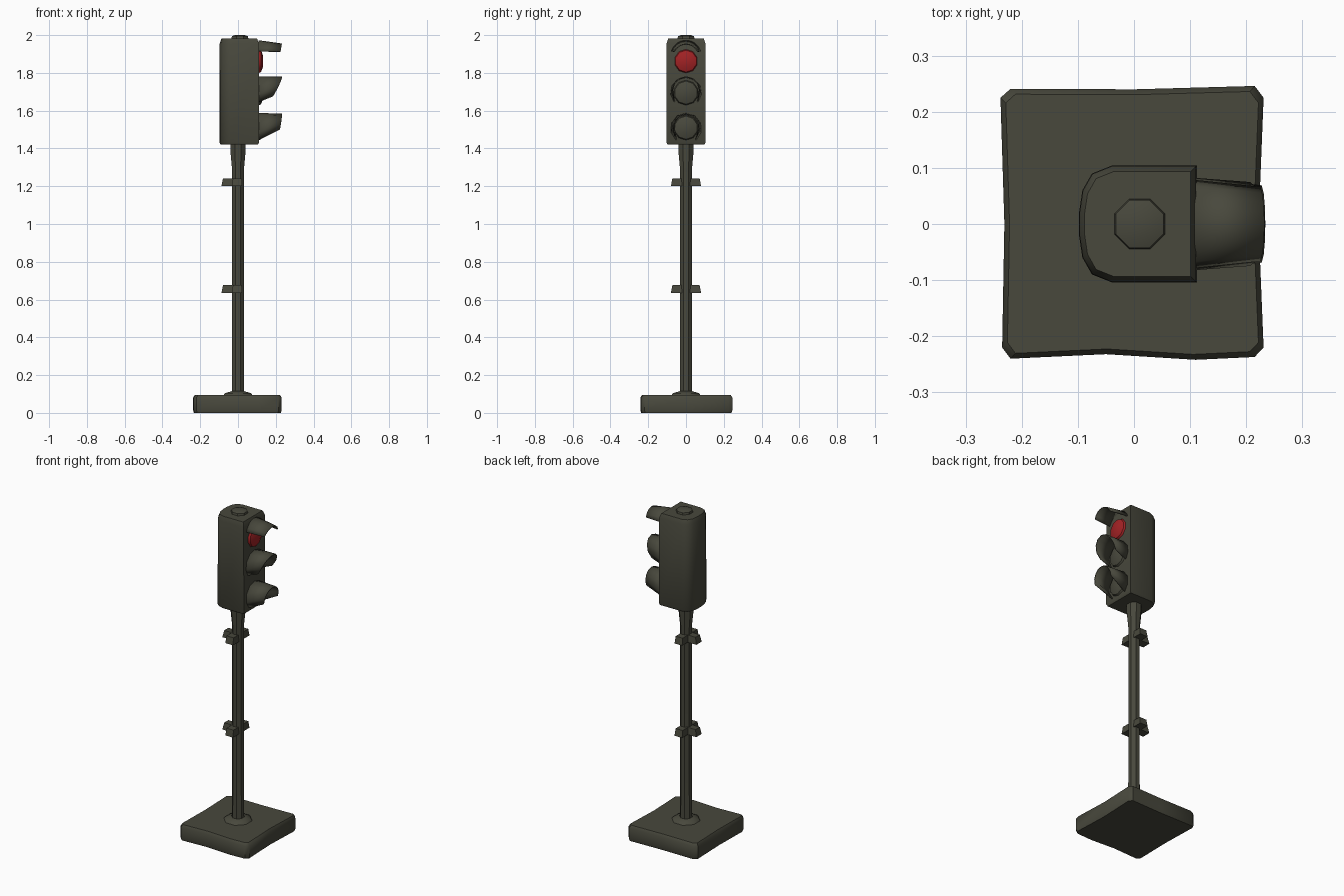
import bpy
import bmesh
from math import sin, cos, pi, radians
from mathutils import Vector

cube = bpy.data.objects.get("Cube")
if cube:
    bpy.data.objects.remove(cube, do_unlink=True)


def make_material(name, rgb):
    mat = bpy.data.materials.new(name)
    mat.use_nodes = True
    mat.diffuse_color = (*rgb, 1)
    mat.node_tree.nodes["Principled BSDF"].inputs["Base Color"].default_value = (*rgb, 1)
    return mat


olive = make_material("dark olive", (0.065, 0.065, 0.046))
red = make_material("red lamp", (0.36, 0.016, 0.018))


def finish(name, bm, mat=olive, smooth=40):
    bmesh.ops.recalc_face_normals(bm, faces=bm.faces)
    mesh = bpy.data.meshes.new(name)
    bm.to_mesh(mesh)
    bm.free()
    obj = bpy.data.objects.new(name, mesh)
    bpy.context.collection.objects.link(obj)
    mesh.materials.append(mat)
    bpy.ops.object.select_all(action="DESELECT")
    obj.select_set(True)
    bpy.context.view_layer.objects.active = obj
    bpy.ops.object.shade_smooth_by_angle(angle=radians(smooth))
    return obj


def loft(name, rings, mat=olive, smooth=40):
    """Skin a stack of equal-length point rings and cap both ends."""
    bm = bmesh.new()
    rows = [[bm.verts.new(p) for p in ring] for ring in rings]
    n = len(rows[0])
    for low, high in zip(rows, rows[1:]):
        for i in range(n):
            j = (i + 1) % n
            bm.faces.new((low[i], low[j], high[j], high[i]))
    bm.faces.new(rows[0])
    bm.faces.new(rows[-1])
    return finish(name, bm, mat, smooth)


def circle(radius, z, sides=8, x=0):
    return [(x + radius * cos(2 * pi * (i + 0.5) / sides),
             radius * sin(2 * pi * (i + 0.5) / sides), z) for i in range(sides)]


def scaled(outline, s, z, cx=0, cy=0):
    return [(cx + (x - cx) * s, cy + (y - cy) * s, z) for x, y in outline]


# Base slab with slightly uneven worn corners
slab = [(-0.235, -0.22), (-0.22, -0.24), (-0.05, -0.232), (0.11, -0.242),
        (0.215, -0.237), (0.231, -0.22), (0.222, 0), (0.231, 0.225),
        (0.215, 0.246), (0, 0.24), (-0.22, 0.241), (-0.238, 0.225), (-0.231, 0)]
loft("base_slab", [scaled(slab, 0.98, 0), scaled(slab, 1, 0.015),
                   scaled(slab, 1, 0.08), scaled(slab, 0.96, 0.096)])

# Foot flange and pole with flared top
loft("foot_flange", [circle(0.085, 0.09), circle(0.075, 0.104), circle(0.036, 0.115)])
loft("pole", [circle(0.036, 0.09), circle(0.033, 0.3), circle(0.033, 1.28),
              circle(0.043, 1.38), circle(0.043, 1.43)])


# Pole clamps: a cross bar and a rear lug on each
def block(name, x0, x1, y0, y1, z0, z1, taper):
    outline = [(x0, y0), (x1, y0), (x1, y1), (x0, y1)]
    cx, cy = (x0 + x1) / 2, (y0 + y1) / 2
    return loft(name, [scaled(outline, 1, z0, cx, cy), scaled(outline, taper, z1, cx, cy)])


for label, z in (("lower", 0.634), ("upper", 1.2)):
    block(label + "_clamp_bar", -0.03, 0.022, -0.08, 0.08, z, z + 0.042, 0.9)
    block(label + "_clamp_lug", -0.088, 0, -0.026, 0.026, z, z + 0.042, 0.8)

# Signal housing: flat front, rounded back
half = [(0.112, 0.104), (-0.04, 0.104), (-0.075, 0.09), (-0.092, 0.06), (-0.098, 0.02)]
outline = half + [(x, -y) for x, y in reversed(half)]
loft("signal_housing", [scaled(outline, 0.94, 1.42), scaled(outline, 1, 1.432),
                        scaled(outline, 0.99, 1.955), scaled(outline, 0.9, 1.982)])
loft("top_cap", [circle(0.05, 1.975, 8, 0.01), circle(0.046, 1.994, 8, 0.01),
                 circle(0.028, 2.0, 8, 0.01)])


# Lenses: shallow domes on the front
def lens(name, z, radius, mat):
    rings = []
    for r, x in ((radius, 0.108), (radius * 0.9, 0.122), (radius * 0.45, 0.133)):
        rings.append([(x, r * cos(pi * (i + 0.5) / 5), z + r * sin(pi * (i + 0.5) / 5))
                      for i in range(10)])
    return loft(name, rings, mat)


# Hoods: open arches that narrow towards the tip
def hood(name, z, span, tip_span, top_x, side_x, tip_scale, tip_drop):
    bm = bmesh.new()
    steps = 8
    radius = 0.08
    rows = [[], []]
    for i in range(steps + 1):
        t = 2 * i / steps - 1
        a, b = radians(span) * t, radians(tip_span) * t
        rows[0].append(bm.verts.new((0.108, radius * sin(a), z + radius * cos(a))))
        r = radius * tip_scale
        x = top_x + (side_x - top_x) * t * t
        rows[1].append(bm.verts.new((x, r * sin(b), z + r * cos(b) - tip_drop)))
    for i in range(steps):
        bm.faces.new((rows[0][i], rows[0][i + 1], rows[1][i + 1], rows[1][i]))
    obj = finish(name, bm)
    solid = obj.modifiers.new("thickness", "SOLIDIFY")
    solid.thickness = 0.006
    solid.offset = 0
    return obj


lens("red_lens", 1.862, 0.064, red)
lens("middle_lens", 1.695, 0.068, olive)
lens("lower_lens", 1.51, 0.068, olive)
hood("top_hood", 1.89, 72, 65, 0.232, 0.225, 0.88, 0.008)
hood("middle_hood", 1.697, 130, 115, 0.234, 0.185, 0.9, -0.01)
hood("lower_hood", 1.505, 140, 100, 0.234, 0.222, 0.85, -0.008)
